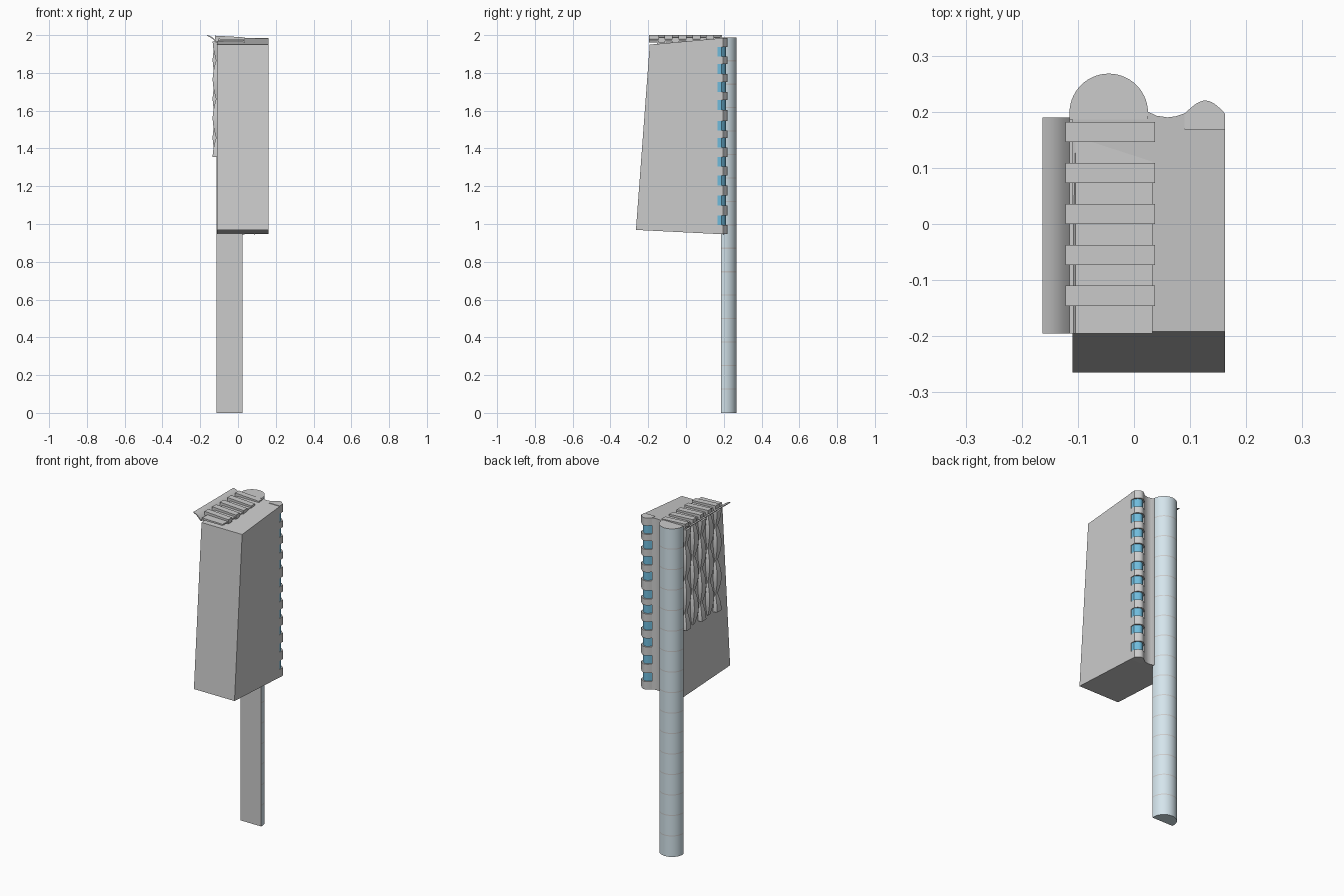
import bpy, bmesh, math

if "Cube" in bpy.data.objects:
    bpy.data.objects.remove(bpy.data.objects["Cube"])


def material(name, rgb):
    m = bpy.data.materials.new(name)
    m.diffuse_color = (*rgb, 1)
    m.use_nodes = True
    m.node_tree.nodes["Principled BSDF"].inputs["Base Color"].default_value = m.diffuse_color
    return m


BLUE = material("window_blue", (0.16, 0.50, 0.72))
PALE = material("pale_blue", (0.66, 0.78, 0.84))


def loft(name, rings, mat=None, smooth=True):
    """Join equal-length closed rings of points into a capped solid."""
    bm = bmesh.new()
    vs = [[bm.verts.new(p) for p in r] for r in rings]
    n = len(vs[0])
    for a, b in zip(vs, vs[1:]):
        for i in range(n):
            j = (i + 1) % n
            bm.faces.new((a[i], a[j], b[j], b[i]))
    bm.faces.new(vs[0][::-1])
    bm.faces.new(vs[-1])
    bmesh.ops.recalc_face_normals(bm, faces=bm.faces)
    me = bpy.data.meshes.new(name)
    bm.to_mesh(me)
    bm.free()
    ob = bpy.data.objects.new(name, me)
    bpy.context.collection.objects.link(ob)
    if mat:
        me.materials.append(mat)
    if smooth:
        bpy.context.view_layer.objects.active = ob
        ob.select_set(True)
        bpy.ops.object.shade_smooth_by_angle(angle=math.radians(35))
        ob.select_set(False)
    return ob


def prism(name, pts, z0, z1, mat=None):
    return loft(name, [[(x, y, z) for x, y in pts] for z in (z0, z1)], mat)


# sloping underside and top of the hanging block
def floor_z(y):
    return 0.945 + (0.21 - y) * 0.05


def roof_z(y):
    return 1.985 - (0.2 - y) * 0.09


# main block: leaning front, scooped valley at the back
back = [(0.162, 0.168), (0.09, 0.168), (0.09, 0.197), (0.075, 0.192),
        (0.06, 0.19), (0.04, 0.193), (0.025, 0.2), (-0.11, 0.2)]
low = [(-0.11, -0.265), (0.162, -0.265)] + back
top = [(-0.11, -0.192), (0.162, -0.192)] + back
loft("main_block", [[(x, y, floor_z(y)) for x, y in low],
                    [(x, y, roof_z(y)) for x, y in top]])

# rounded rear bay: grey bands alternating with recessed blue windows
bay = [(0.09, 0.168), (0.09, 0.197)]
for i in range(1, 15):
    t = i / 15
    bay.append((0.09 + 0.072 * t, 0.197 + 0.023 * math.sin(math.pi * t ** 1.05)))
bay += [(0.162, 0.197), (0.162, 0.168)]
glass = [(0.093 + (x - 0.09) * 0.9, y - 0.009 if y > 0.18 else y) for x, y in bay]
windows = [1.02, 1.125, 1.23, 1.33, 1.43, 1.52, 1.63, 1.725, 1.82, 1.912]
half = 0.026
edges = [0.946] + [w + s * half for w in windows for s in (-1, 1)] + [1.985]
for i in range(0, len(edges), 2):
    prism(f"bay_band_{i // 2}", bay, edges[i], edges[i + 1])
for i, w in enumerate(windows):
    prism(f"bay_window_{i}", glass, w - half, w + half, BLUE)

# half-round column with thin grey joints
col = [(-0.115, 0.187)]
for i in range(29):
    a = math.pi * (1 - i / 28)
    col.append((-0.045 + 0.07 * math.cos(a), 0.198 + 0.07 * math.sin(a)))
col.append((0.025, 0.187))
count, height, joint = 16, 1.985, 0.006
step = height / count
for i in range(count):
    prism(f"column_drum_{i}", col, i * step + (joint if i else 0), (i + 1) * step, PALE)
    if i:
        prism(f"column_joint_{i}", col, i * step, i * step + joint)
prism("column_cap", col, height, height + 0.002)
prism("column_flat_face", [(-0.115, 0.186), (0.025, 0.186), (0.025, 0.188), (-0.115, 0.188)],
      0, height)

# roof canopy sheet with upturned outer lip
curve = [(-0.163, 2.0), (-0.15, 1.996), (-0.137, 1.989), (-0.125, 1.979),
         (-0.115, 1.966), (-0.108, 1.966), (-0.104, 1.981), (0.033, 1.977)]
under = [(0.033, 1.969), (-0.104, 1.969), (-0.108, 1.96), (-0.117, 1.96),
         (-0.128, 1.973), (-0.139, 1.983), (-0.151, 1.991), (-0.163, 1.996)]
loft("roof_canopy", [[(x, y, z) for x, z in curve + under] for y in (-0.195, 0.19)])

# cross slats on the canopy and rippled fins down the left wall
wave_top, wave_low, period = 1.965, 1.355, 0.205
for k in range(5):
    y = -0.128 + 0.073 * k
    slat = [(-0.122, 1.966), (0.037, 1.962), (0.037, 1.988), (-0.122, 1.997)]
    loft(f"roof_slat_{k}", [[(x, y + s * 0.018, z) for x, z in slat] for s in (-1, 1)])
    rings = []
    for i in range(49):
        z = wave_low + (wave_top - wave_low) * i / 48
        b = abs(math.sin(math.pi * ((z - wave_low) / period + 0.5 + 0.5 * (k % 2))))
        x, hw = -0.116 - 0.018 * b, 0.013 + 0.013 * b
        rings.append([(-0.105, y - hw, z), (x, y - hw * 0.8, z),
                      (x, y + hw * 0.8, z), (-0.105, y + hw, z)])
    loft(f"wall_fin_{k}", rings)
